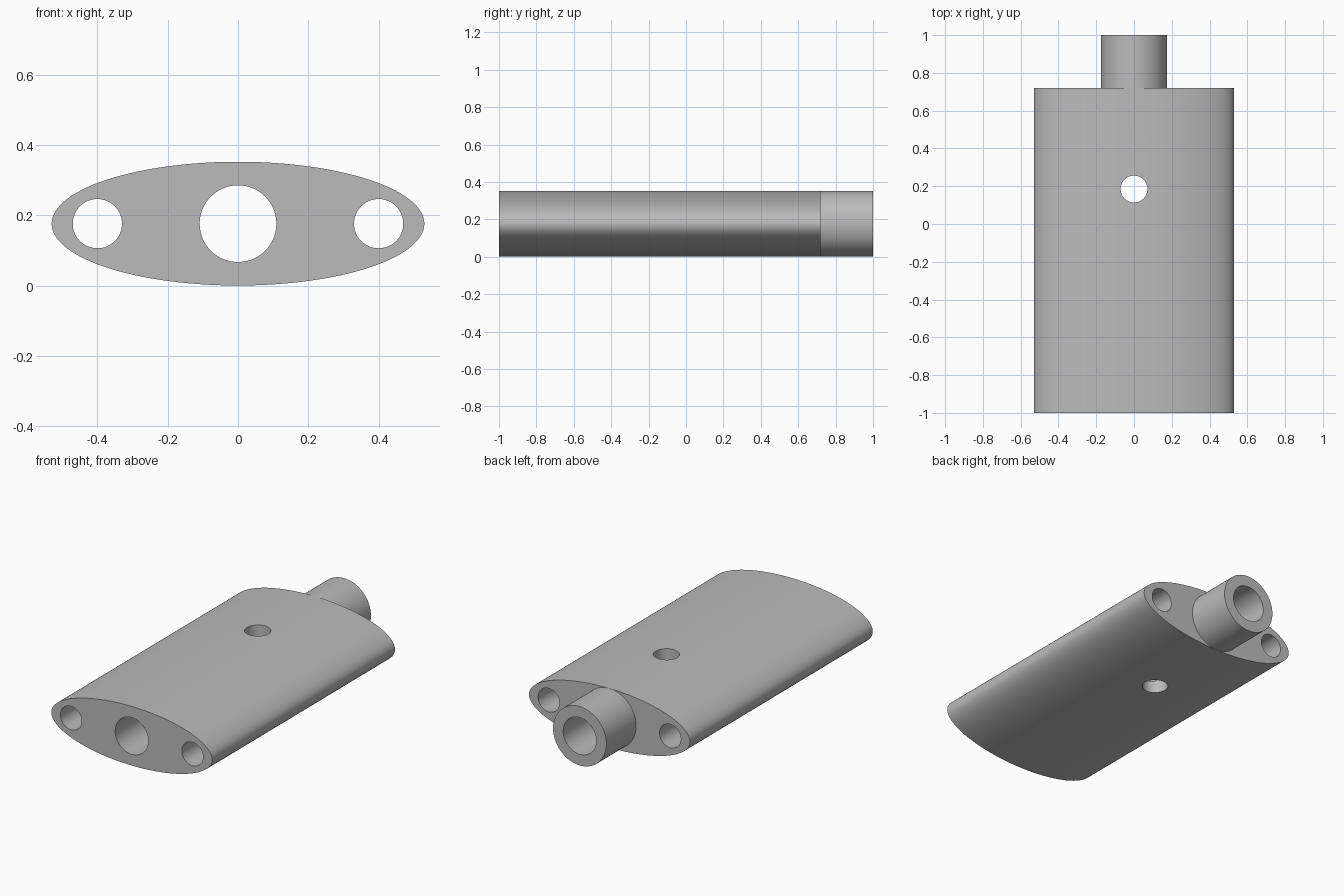
import bpy
import math

default = bpy.data.objects.get("Cube")
if default:
    bpy.data.objects.remove(default, do_unlink=True)

MID_Z = 0.176
BACK = 0.72

# Single plain grey material
grey = bpy.data.materials.new("plain_grey")
grey.use_nodes = True
colour = (0.5, 0.5, 0.5, 1.0)
grey.diffuse_color = colour
grey.node_tree.nodes["Principled BSDF"].inputs["Base Color"].default_value = colour


def rod(name, radius, y0, y1, x=0.0, width=None, sides=96):
    """Cylinder along y, optionally widened in x to an ellipse."""
    bpy.ops.mesh.primitive_cylinder_add(
        vertices=sides, radius=1, depth=1,
        location=(x, (y0 + y1) / 2, MID_Z), rotation=(math.pi / 2, 0, 0))
    obj = bpy.context.object
    obj.name = name
    obj.scale = (width or radius, radius, y1 - y0)
    bpy.ops.object.transform_apply(location=True, rotation=True, scale=True)
    obj.data.materials.append(grey)
    return obj


def combine(target, tool, operation):
    """Apply a boolean to the target and discard the tool."""
    tool.hide_render = True
    mod = target.modifiers.new(tool.name, "BOOLEAN")
    mod.operation = operation
    mod.solver = "EXACT"
    mod.object = tool
    bpy.context.view_layer.objects.active = target
    bpy.ops.object.modifier_apply(modifier=mod.name)
    bpy.data.objects.remove(tool, do_unlink=True)


# Elliptical body with the round spigot on its back
body = rod("elliptical_body", MID_Z, -1, BACK, width=0.53, sides=192)
combine(body, rod("spigot", 0.1755, 0.5, 1), "UNION")

# Central bore and the two side bores, all right through
combine(body, rod("central_bore", 0.109, -1.1, 1.1), "DIFFERENCE")
for side in (-1, 1):
    combine(body, rod("side_bore", 0.07, -1.1, 1.1, x=0.4 * side), "DIFFERENCE")

# Vertical cross hole
bpy.ops.mesh.primitive_cylinder_add(
    vertices=96, radius=0.071, depth=1, location=(0, 0.185, MID_Z))
cross_hole = bpy.context.object
cross_hole.name = "cross_hole"
cross_hole.data.materials.append(grey)
combine(body, cross_hole, "DIFFERENCE")

# Smooth walls with crisp rims
bpy.ops.object.select_all(action="DESELECT")
body.select_set(True)
bpy.context.view_layer.objects.active = body
bpy.ops.object.shade_smooth_by_angle(angle=math.radians(30))
